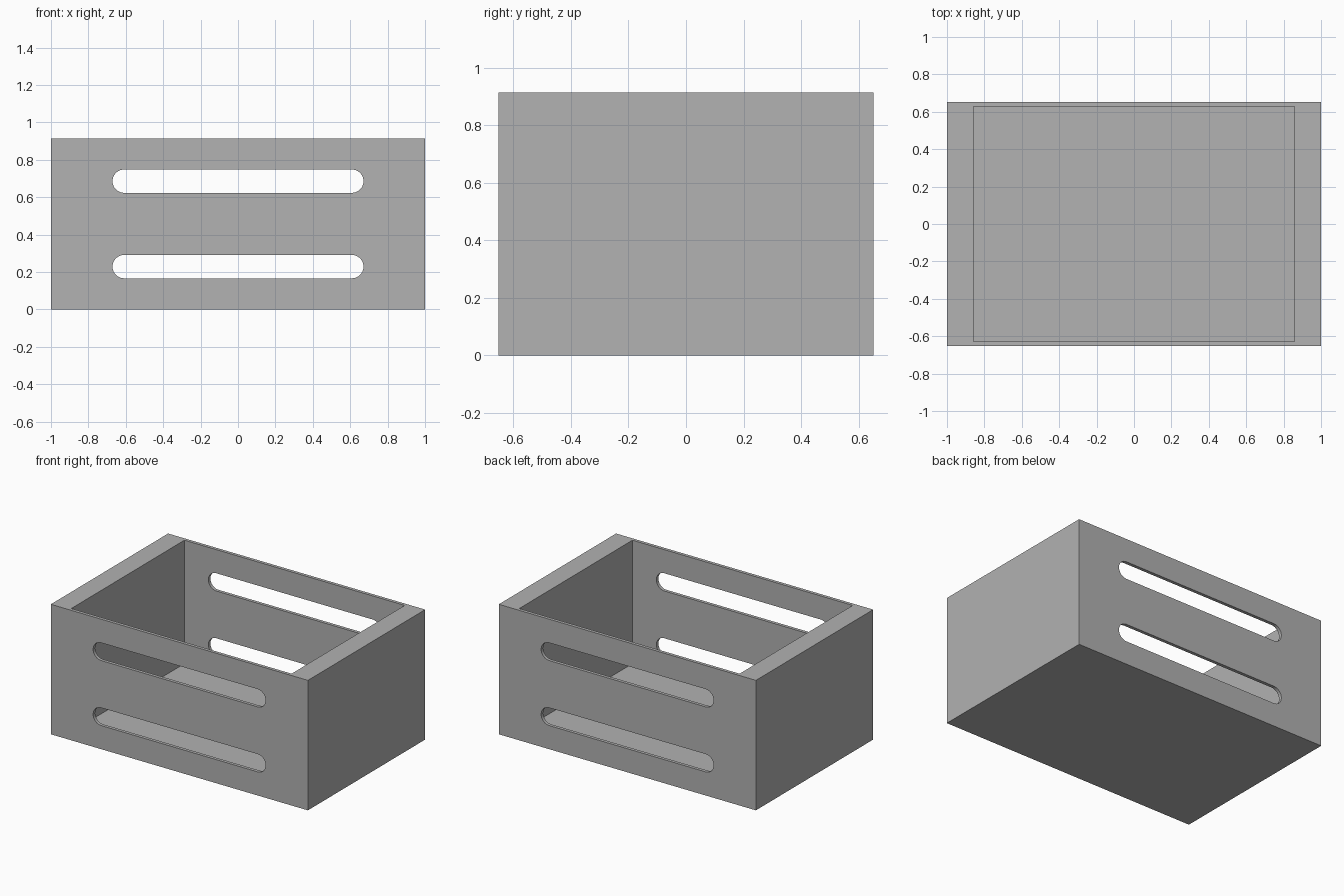
import bpy, bmesh
from math import pi, sin, cos, radians
from mathutils import Matrix

cube = bpy.data.objects.get("Cube")
if cube:
    bpy.data.objects.remove(cube, do_unlink=True)

LENGTH, DEPTH, HEIGHT = 2.0, 1.303, 0.914
END_WALL, SIDE_WALL, FLOOR = 0.143, 0.023, 0.046
SLOT_HALF, SLOT_RADIUS = 0.671, 0.0625

grey = bpy.data.materials.new("plain grey")
grey.use_nodes = True
colour = (0.445, 0.445, 0.445, 1)
grey.diffuse_color = colour
grey.node_tree.nodes["Principled BSDF"].inputs["Base Color"].default_value = colour


def finish(name, bm):
    bmesh.ops.recalc_face_normals(bm, faces=bm.faces)
    mesh = bpy.data.meshes.new(name)
    bm.to_mesh(mesh)
    bm.free()
    mesh.materials.append(grey)
    obj = bpy.data.objects.new(name, mesh)
    bpy.context.collection.objects.link(obj)
    return obj


def box(name, size, bottom):
    bm = bmesh.new()
    centre = Matrix.Translation((0, 0, bottom + size[2] / 2))
    bmesh.ops.create_cube(bm, size=1, matrix=centre @ Matrix.Diagonal((*size, 1)))
    return finish(name, bm)


def slot(name, z, steps=16):
    # Round-ended bar running right through front and back
    bm = bmesh.new()
    verts = []
    for side in (1, -1):
        for i in range(steps + 1):
            a = -pi / 2 + pi * i / steps
            x = side * (SLOT_HALF - SLOT_RADIUS + SLOT_RADIUS * cos(a))
            verts.append(bm.verts.new((x, -DEPTH, z + side * SLOT_RADIUS * sin(a))))
    face = bm.faces.new(verts)
    out = bmesh.ops.extrude_face_region(bm, geom=[face])["geom"]
    moved = [v for v in out if isinstance(v, bmesh.types.BMVert)]
    bmesh.ops.translate(bm, verts=moved, vec=(0, 2 * DEPTH, 0))
    return finish(name, bm)


# Crate body, hollowed out and slotted
crate = box("crate_body", (LENGTH, DEPTH, HEIGHT), 0)
cutters = [
    box("cavity_cutter", (LENGTH - 2 * END_WALL, DEPTH - 2 * SIDE_WALL, HEIGHT), FLOOR),
    slot("lower_slot_cutter", HEIGHT / 4),
    slot("upper_slot_cutter", HEIGHT * 3 / 4),
]

bpy.ops.object.select_all(action="DESELECT")
crate.select_set(True)
bpy.context.view_layer.objects.active = crate
for cutter in cutters:
    mod = crate.modifiers.new(cutter.name, "BOOLEAN")
    mod.operation = "DIFFERENCE"
    mod.solver = "EXACT"
    mod.object = cutter
    bpy.ops.object.modifier_apply(modifier=mod.name)
    bpy.data.objects.remove(cutter, do_unlink=True)

bpy.ops.object.shade_smooth_by_angle(angle=radians(30))
